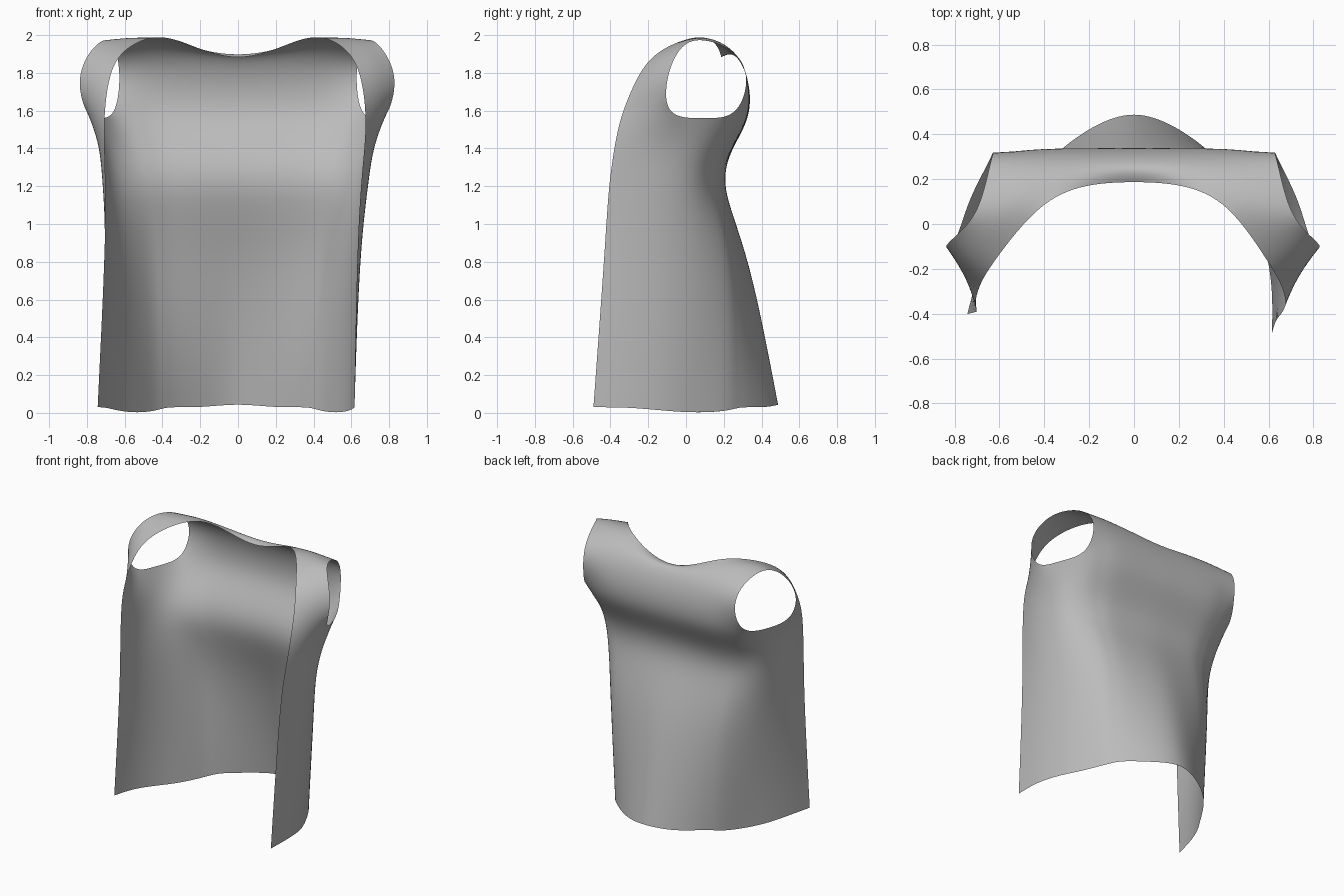
import bpy
import bmesh

cube = bpy.data.objects.get("Cube")
if cube:
    bpy.data.objects.remove(cube, do_unlink=True)

# Cloth colour
GREY = (0.5, 0.5, 0.5, 1)
cloth = bpy.data.materials.new("grey cloth")
cloth.use_nodes = True
cloth.diffuse_color = GREY
cloth.node_tree.nodes["Principled BSDF"].inputs["Base Color"].default_value = GREY

# Columns of the cage, from the front edge round to the middle of the back
COLUMNS = ("edge", "front", "arm_front", "under", "arm_back",
           "shoulder", "neck", "back", "middle")

# Sections below the armhole: height, depth of the back, then edge to neck without shoulder
BODY = [
    (.03, .51, [(.615, -.49), (.62, -.3), (.59, -.1), (.52, .06), (.44, .22), (.32, .34)]),
    (.85, .34, [(.63, -.43), (.65, -.27), (.64, -.1), (.58, .09), (.47, .24), (.34, .29)]),
    (1.2, .18, [(.65, -.41), (.69, -.25), (.69, -.08), (.63, .05), (.51, .11), (.36, .16)]),
    (1.4, .24, [(.67, -.38), (.71, -.25), (.72, -.08), (.69, .08), (.58, .18), (.4, .23)]),
    (1.56, .345, [(.68, -.35), (.74, -.24), (.79, -.11), (.74, .1), (.65, .27), (.43, .34)]),
]
# Sections beside the armhole have no underarm point
STRAPS = [
    (1.76, .34, [(.66, -.27), (.75, -.21), (.85, -.11), (.62, .34), (.42, .34)]),
    (1.92, .26, [(.6, -.17), (.7, -.12), (.78, -.05), (.64, .28), (.42, .27)]),
]

# The right front panel swings further out than the left one
SWING = {"edge": 1, "front": .65, "arm_front": .3, "under": .1}
# The hem and the armhole dip at the sides
HEM_DIP = {"arm_front": .02, "under": .03, "arm_back": .02, "middle": -.02}


def mix(a, b, amount):
    """Blend two points."""
    return tuple(p + (q - p) * amount for p, q in zip(a, b))


def half_section(section):
    """Name every point of one half section, filling in those set by rule."""
    height, depth, points = section
    points = list(points)
    if len(points) == 5:
        points.insert(3, points[2])
    neck, middle = points[-1], (0, depth)
    shoulder = mix(points[-2], neck, .5)
    back = (.18, mix(neck, middle, .6)[1])
    points = points[:-1] + [shoulder, neck, back, middle]
    return {name: (x, y, height) for name, (x, y) in zip(COLUMNS, points)}


def shoulder_section():
    """Fold the front straps over to meet the back along the shoulder line."""
    neck, seam, tip = (.42, .1, 2.02), (.55, .07, 2.02), (.69, .05, 2)
    return dict(zip(COLUMNS, (neck, seam, tip, tip, tip, seam, neck,
                              (.22, .18, 1.93), (0, .19, 1.86))))


def swing_out(name, co):
    """Open the right front panel, most of all at the hem."""
    x, y, z = co
    fade = max(0, 1 - z / 1.5)
    weight = SWING.get(name, 0)
    return (-x - weight * (.03 + .1 * fade), y + weight * .09 * fade, z)


def full_row(half, swings):
    """Mirror a half section into a whole row, right front edge first."""
    left = [half[name] for name in reversed(COLUMNS[:-1])]
    right = []
    for name in COLUMNS:
        x, y, z = half[name]
        right.append(swing_out(name, half[name]) if swings else (-x, y, z))
    return right + left


halves = [half_section(section) for section in BODY + STRAPS]
for name, dip in HEM_DIP.items():
    x, y, z = halves[0][name]
    halves[0][name] = (x, y, z - dip)
rows = [full_row(half, True) for half in halves]
rows.append(full_row(shoulder_section(), False))

# Vest shell: one sheet of cloth, open at the front, neck and armholes
bm = bmesh.new()
grid = [[bm.verts.new(co) for co in row] for row in rows]
last = len(grid[0]) - 1
first_strap = len(BODY) - 1
for r, (lower, upper) in enumerate(zip(grid, grid[1:])):
    for c in range(last):
        in_armhole = min(c, last - 1 - c) in (2, 3)
        if r >= first_strap and in_armhole:
            continue
        bm.faces.new((lower[c], lower[c + 1], upper[c + 1], upper[c]))

# Join the straps to the back along the shoulders
bmesh.ops.remove_doubles(bm, verts=bm.verts, dist=.001)
loose = [v for v in bm.verts if not v.link_faces]
bmesh.ops.delete(bm, geom=loose, context="VERTS")
bmesh.ops.recalc_face_normals(bm, faces=bm.faces)
for face in bm.faces:
    face.smooth = True

mesh = bpy.data.meshes.new("vest_shell")
bm.to_mesh(mesh)
bm.free()
mesh.materials.append(cloth)
vest = bpy.data.objects.new("vest_shell", mesh)
bpy.context.collection.objects.link(vest)

# Soft drape
drape = vest.modifiers.new("drape", "SUBSURF")
drape.levels = 3
drape.render_levels = 3
drape.boundary_smooth = "PRESERVE_CORNERS"
